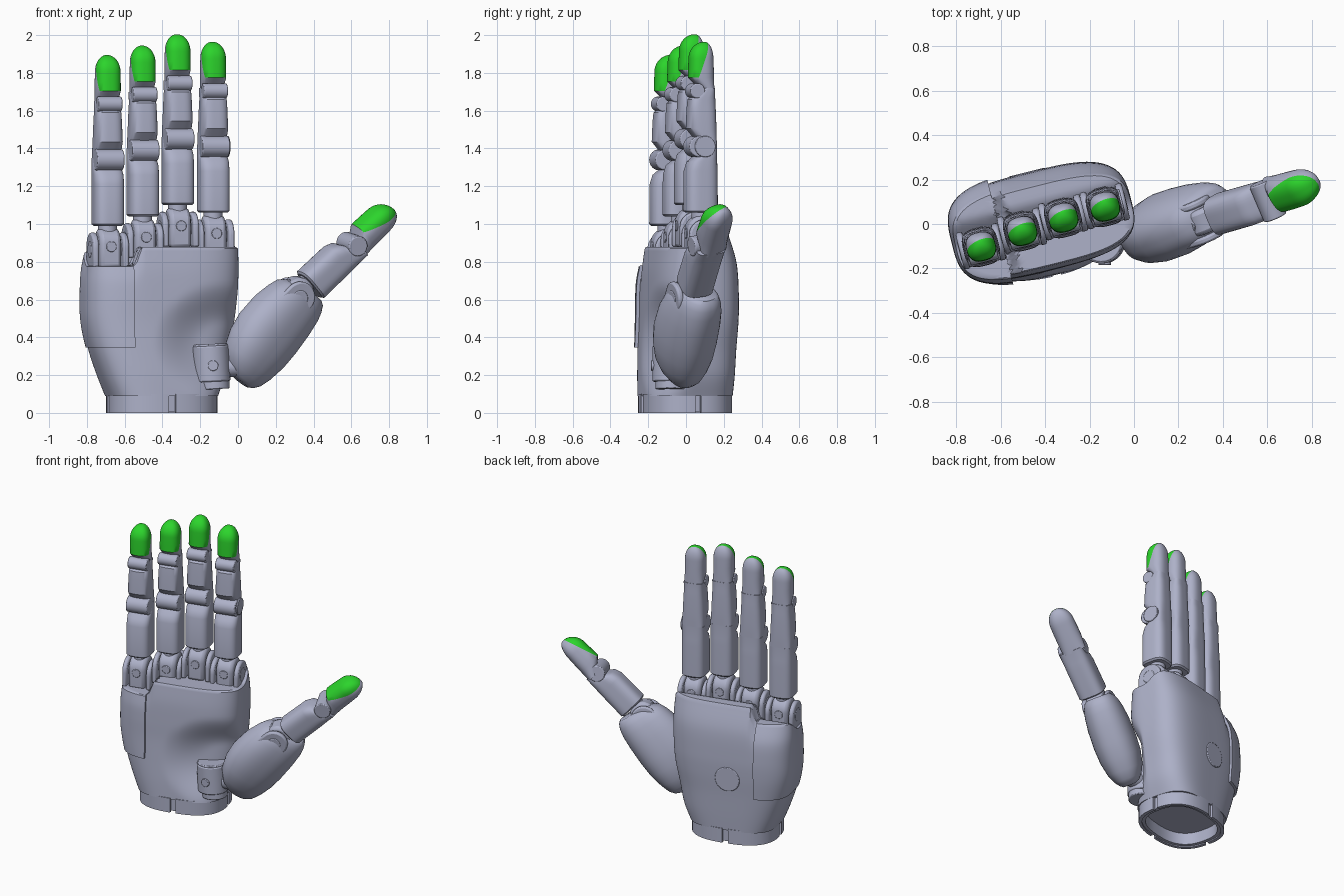
import bpy, bmesh, math
from mathutils import Matrix, Vector

if "Cube" in bpy.data.objects:
    bpy.data.objects.remove(bpy.data.objects["Cube"], do_unlink=True)


def material(name, rgb):
    m = bpy.data.materials.new(name)
    m.use_nodes = True
    m.diffuse_color = (*rgb, 1)
    m.node_tree.nodes["Principled BSDF"].inputs["Base Color"].default_value = (*rgb, 1)
    return m


GREY = material("blue_grey_shell", (0.42, 0.44, 0.58))
GREEN = material("green_fingertip_pad", (0.025, 0.66, 0.025))


def finish(bm, name, M, bevel=0.0, angle=35):
    bmesh.ops.recalc_face_normals(bm, faces=bm.faces[:])
    me = bpy.data.meshes.new(name)
    bm.to_mesh(me)
    bm.free()
    me.transform(M)
    me.materials.append(GREY)
    me.materials.append(GREEN)
    me.shade_smooth()
    me.set_sharp_from_angle(angle=math.radians(angle))
    ob = bpy.data.objects.new(name, me)
    bpy.context.scene.collection.objects.link(ob)
    if bevel:
        mod = ob.modifiers.new("soft_edges", 'BEVEL')
        mod.width, mod.segments, mod.limit_method = bevel, 2, 'ANGLE'
    return ob


def oval(t, n):
    t -= 0.18 * math.sin(4 * t)  # even out the point spacing
    c, s = math.cos(t), math.sin(t)
    return (math.copysign(abs(c) ** (2 / n), c), math.copysign(abs(s) ** (2 / n), s))


def loft(rows, n=3.0, seg=40, warp=None):
    """Skin rounded sections; each row is z, x centre, half width, front y, back y."""
    bm = bmesh.new()
    rings = []
    for z, cx, a, f, b in rows:
        ring = []
        for i in range(seg):
            ox, oy = oval(2 * math.pi * i / seg, n)
            p = (cx + a * ox, (f + b) / 2 + (b - f) / 2 * oy, z)
            ring.append(bm.verts.new(warp(*p) if warp else p))
        rings.append(ring)
    for r0, r1 in zip(rings, rings[1:]):
        for i in range(seg):
            j = (i + 1) % seg
            bm.faces.new((r0[i], r0[j], r1[j], r1[i]))
    bm.faces.new(rings[0][::-1])
    bm.faces.new(rings[-1])
    return bm


def cylinder(name, M, centre, axis, r, length, bevel=0.006):
    bm = bmesh.new()
    rot = {'X': Matrix.Rotation(math.pi / 2, 4, 'Y'),
           'Y': Matrix.Rotation(math.pi / 2, 4, 'X'), 'Z': Matrix()}[axis]
    bmesh.ops.create_cone(bm, cap_ends=True, segments=32, radius1=r, radius2=r, depth=length,
                          matrix=Matrix.Translation(centre) @ rot)
    return finish(bm, name, M, bevel)


def lug(name, M, x, z, width, r, drop, bevel=0.01):
    """Plate with a round top, standing across x."""
    bm = bmesh.new()
    prof = [(r * math.cos(math.pi * i / 16), z + r * math.sin(math.pi * i / 16)) for i in range(17)]
    prof += [(-r, z - drop), (r, z - drop)]
    face = bm.faces.new([bm.verts.new((x - width / 2, y, h)) for y, h in prof])
    ext = bmesh.ops.extrude_face_region(bm, geom=[face])["geom"]
    bmesh.ops.translate(bm, vec=(width, 0, 0), verts=[v for v in ext if isinstance(v, bmesh.types.BMVert)])
    return finish(bm, name, M, bevel)


def smooth(x, lo, hi):
    t = min(1, max(0, (x - lo) / (hi - lo)))
    return t * t * (3 - 2 * t)


# ---------------------------------------------------------------- palm
TILT = Matrix.Rotation(math.radians(14), 4, 'Z')
PALM = Matrix.Translation((-0.405, 0, 0)) @ TILT
KEYS = [(0.09, 0, 0.29, -0.235, 0.225), (0.2, 0, 0.335, -0.23, 0.23), (0.34, -0.01, 0.372, -0.22, 0.235),
        (0.48, -0.01, 0.4, -0.212, 0.242), (0.61, -0.006, 0.408, -0.21, 0.242),
        (0.75, -0.002, 0.409, -0.205, 0.228), (0.87, 0.002, 0.402, -0.19, 0.18)]


def palm_rows(grow=0.0):
    rows = []
    for k in range(len(KEYS) - 1):
        k0, k1 = KEYS[k], KEYS[k + 1]
        before, after = KEYS[max(k - 1, 0)], KEYS[min(k + 2, len(KEYS) - 1)]
        for i in range(6):
            t = i / 6
            rows.append([0.5 * (2 * p + (q - o) * t + (2 * o - 5 * p + 4 * q - r) * t * t
                                + (3 * p - o - 3 * q + r) * t ** 3)
                         for o, p, q, r in zip(before, k0, k1, after)])
    rows.append(list(KEYS[-1]))
    z, c, a, f, b = KEYS[-1]
    rows += [[z + 0.008, c, a * s, f * s, b * s]
             for s in (0.97, 0.9, 0.8, 0.7, 0.6, 0.5, 0.4, 0.3, 0.2, 0.1, 0.02)]
    return [(z, c, a + grow * 0.6, f - grow, b + grow) for z, c, a, f, b in rows]


def palm_warp(u, v, z):
    # hollow under the thumb, lower rim at the little finger, higher rim at the back
    r = math.hypot((u - 0.3) / 0.4, (z - 0.37) / 0.33)
    v += 0.075 * smooth(1 - r, 0, 0.7) * smooth(-v, 0.0, 0.15)
    top = 0.87 - 0.1 * (1 - smooth(u, -0.195, -0.15)) + 0.075 * smooth(v, -0.02, 0.12)
    if z > 0.6:
        z = 0.6 + (z - 0.6) * (top - 0.6) / 0.27
    return (u, v, z)


finish(loft(palm_rows(), 3.3, 112, palm_warp), "palm", PALM)

# raised cover on the little finger side
bm = loft([(z + 0.006, c, a, f, b) for z, c, a, f, b in palm_rows(0.018)], 3.3, 112, palm_warp)
for co, no in (((-0.2, 0, 0), (1, 0, 0)), ((0, 0, 0.345), (0, 0, -1))):
    cut = bmesh.ops.bisect_plane(bm, geom=bm.verts[:] + bm.edges[:] + bm.faces[:], plane_co=co,
                                 plane_no=no, clear_outer=True)
    bmesh.ops.holes_fill(bm, edges=[e for e in cut["geom_cut"] if isinstance(e, bmesh.types.BMEdge)])
finish(bm, "side_cover", PALM)

cylinder("back_cap", PALM, (-0.02, 0.226, 0.46), 'Y', 0.085, 0.04)


# hollow wrist ring with four slots
def wall(name, t0, t1, outer, inner, z0, z1, steps):
    bm = bmesh.new()
    loops = []
    for i in range(steps + 1):
        ox, oy = oval(t0 + (t1 - t0) * i / steps, 2.6)
        loops.append([bm.verts.new((0.29 * s * ox, -0.005 + 0.235 * s * oy, z))
                      for s, z in ((outer, z0), (outer, z1), (inner, z1), (inner, z0))])
    for p, q in zip(loops, loops[1:]):
        for k in range(4):
            m = (k + 1) % 4
            bm.faces.new((p[k], p[m], q[m], q[k]))
    bm.faces.new(loops[0])
    bm.faces.new(loops[-1])
    finish(bm, name, PALM)


for i in range(4):
    start = math.radians(90 * i)
    wall(f"wrist_ring_{i + 1}", start + 0.1, start + math.pi / 2 - 0.1, 1.0, 0.92, 0, 0.1, 20)
    wall(f"wrist_lining_{i + 1}", start, start + math.pi / 2, 0.93, 0.84, 0.008, 0.095, 20)


# ---------------------------------------------------------------- finger parts
def proximal(name, M):
    rows = [(0, 0, 0.07, -0.08, 0.075), (0.01, 0, 0.081, -0.09, 0.084), (0.22, 0, 0.081, -0.088, 0.082),
            (0.27, 0, 0.08, -0.072, 0.08), (0.30, 0, 0.078, -0.035, 0.078), (0.36, 0, 0.075, 0.0, 0.077)]
    finish(loft(rows, 3.4), name, M)


def middle(name, M):
    rows = [(0.005, 0, 0.074, 0.0, 0.077), (0.04, 0, 0.075, -0.03, 0.077), (0.095, 0, 0.075, -0.077, 0.077),
            (0.2, 0, 0.071, -0.073, 0.073), (0.25, 0, 0.068, -0.068, 0.071),
            (0.275, 0, 0.067, -0.035, 0.069), (0.31, 0, 0.065, 0.0, 0.068)]
    finish(loft(rows, 3.4), name, M)


def tip(name, M, shift=0.0):
    rows = [(0, 0, 0.063, 0.0, 0.067), (0.025, 0, 0.064, -0.025, 0.067), (0.065, 0, 0.067, -0.068, 0.066),
            (0.11, 0, 0.067, -0.067, 0.065)]
    for i in range(10):
        c, s = math.cos(i * math.pi / 20), math.sin(i * math.pi / 20)
        y = 0.018 * (1 - c)
        rows.append((0.165 + 0.09 * s, 0, 0.066 * c, y - 0.065 * c, y + 0.063 * c))
    bm = loft(rows, 2.6)
    # slanted cut separates the soft pad from the shell
    co, no = Vector((0, -0.038 - shift, 0.065)), Vector((0.03, -0.195, 0.07)).normalized()
    bmesh.ops.bisect_plane(bm, geom=bm.verts[:] + bm.edges[:] + bm.faces[:], plane_co=co, plane_no=no)
    for f in bm.faces:
        c = f.calc_center_median()
        f.material_index = int(c.z > 0.066 and (c - co).dot(no) > 0)
    finish(bm, name, M)


def knuckle(name, M):
    lug(name + "_knuckle_hub", M, 0, -0.095, 0.115, 0.082, 0.13, 0.02)
    for side, x in (("right", -0.082), ("left", 0.082)):
        lug(f"{name}_{side}_lug", M, x, -0.12, 0.032, 0.085, 0.1)
    cylinder(name + "_knuckle_pin", M, (0, 0, -0.125), 'X', 0.045, 0.2)
    cylinder(name + "_neck", M, (0, 0, -0.01), 'Z', 0.05, 0.06)
    cylinder(name + "_screw", M, (0, 0, -0.11), 'Y', 0.028, 0.172, 0.003)


for name, x, y, z in (("little", -0.69, -0.10, 0.99), ("ring", -0.505, -0.03, 1.04),
                      ("middle", -0.32, 0.03, 1.10), ("index", -0.132, 0.08, 1.06)):
    M = Matrix.Translation((x, y, z)) @ TILT
    knuckle(name, M)
    proximal(name + "_lower_segment", M)
    cylinder(name + "_middle_joint", M, (0, -0.025, 0.35), 'X', 0.056, 0.148)
    middle(name + "_middle_segment", M @ Matrix.Translation((0, 0, 0.35)))
    cylinder(name + "_end_joint", M, (0, -0.034, 0.645), 'X', 0.04, 0.13)
    tip(name + "_tip", M @ Matrix.Translation((0, 0, 0.65)))
    if name == "index":
        cylinder("index_joint_cap", M, (0.04, 0.003, 0.35), 'X', 0.056, 0.086, 0.003)


# ---------------------------------------------------------------- thumb
def frame(origin, axis, back):
    z = Vector(axis).normalized()
    b = Vector(back)
    y = (b - z * b.dot(z)).normalized()
    x = y.cross(z)
    return Matrix.Translation(origin) @ Matrix((x, y, z)).transposed().to_4x4()


# swivel mount at the base of the palm
MOUNT = Matrix.Translation((-0.135, -0.08, 0.12)) @ Matrix.Rotation(math.radians(-3), 4, 'Y')
cylinder("thumb_mount", MOUNT, (0, 0, 0.14), 'Z', 0.098, 0.19, 0.008)
cylinder("thumb_mount_collar", MOUNT, (0, 0, 0.23), 'Z', 0.092, 0.03)
cylinder("thumb_mount_foot", MOUNT, (0.01, 0, 0.03), 'Z', 0.082, 0.05)
cylinder("thumb_mount_screw", MOUNT, (0.01, -0.09, 0.13), 'Y', 0.028, 0.03, 0.003)
cylinder("thumb_mount_link", MOUNT, (0.1, 0.02, 0.12), 'X', 0.055, 0.14)

# thick base of the thumb, its broad side turned inward
BASE = frame((0.03, -0.025, 0.17), (0.33, 0.075, 0.47), (0, 1, 0)) @ Matrix.Rotation(math.radians(35), 4, 'Z')
finish(loft([(-0.015, -0.01, 0.05, -0.035, 0.045), (0.0, -0.015, 0.085, -0.055, 0.075),
             (0.03, -0.025, 0.12, -0.08, 0.1), (0.09, -0.038, 0.155, -0.107, 0.128),
             (0.18, -0.042, 0.18, -0.125, 0.147), (0.28, -0.042, 0.19, -0.13, 0.152),
             (0.4, -0.032, 0.184, -0.125, 0.15), (0.49, -0.018, 0.168, -0.112, 0.14),
             (0.54, -0.01, 0.152, -0.098, 0.128), (0.575, 0.005, 0.122, -0.08, 0.11),
             (0.59, 0.015, 0.095, -0.06, 0.09)], 2.4, 56),
       "thumb_base", BASE, angle=40)

THUMB = frame((0.395, 0.05, 0.685), (0.42, 0.12, 0.40), (0.55, 0.35, -0.75))
knuckle("thumb", THUMB @ Matrix.Translation((0, -0.025, 0)))
proximal("thumb_lower_segment", THUMB @ Matrix.Translation((0, 0, -0.02)) @ Matrix.Diagonal((1.08, 1.06, 0.93, 1)))
cylinder("thumb_joint", THUMB, (0, -0.008, 0.30), 'X', 0.054, 0.175)
tip("thumb_tip", THUMB @ Matrix.Translation((-0.012, 0.004, 0.30)) @ Matrix.Rotation(math.radians(14), 4, 'Z')
    @ Matrix.Diagonal((1.22, 1.14, 1.17, 1)), 0.02)
